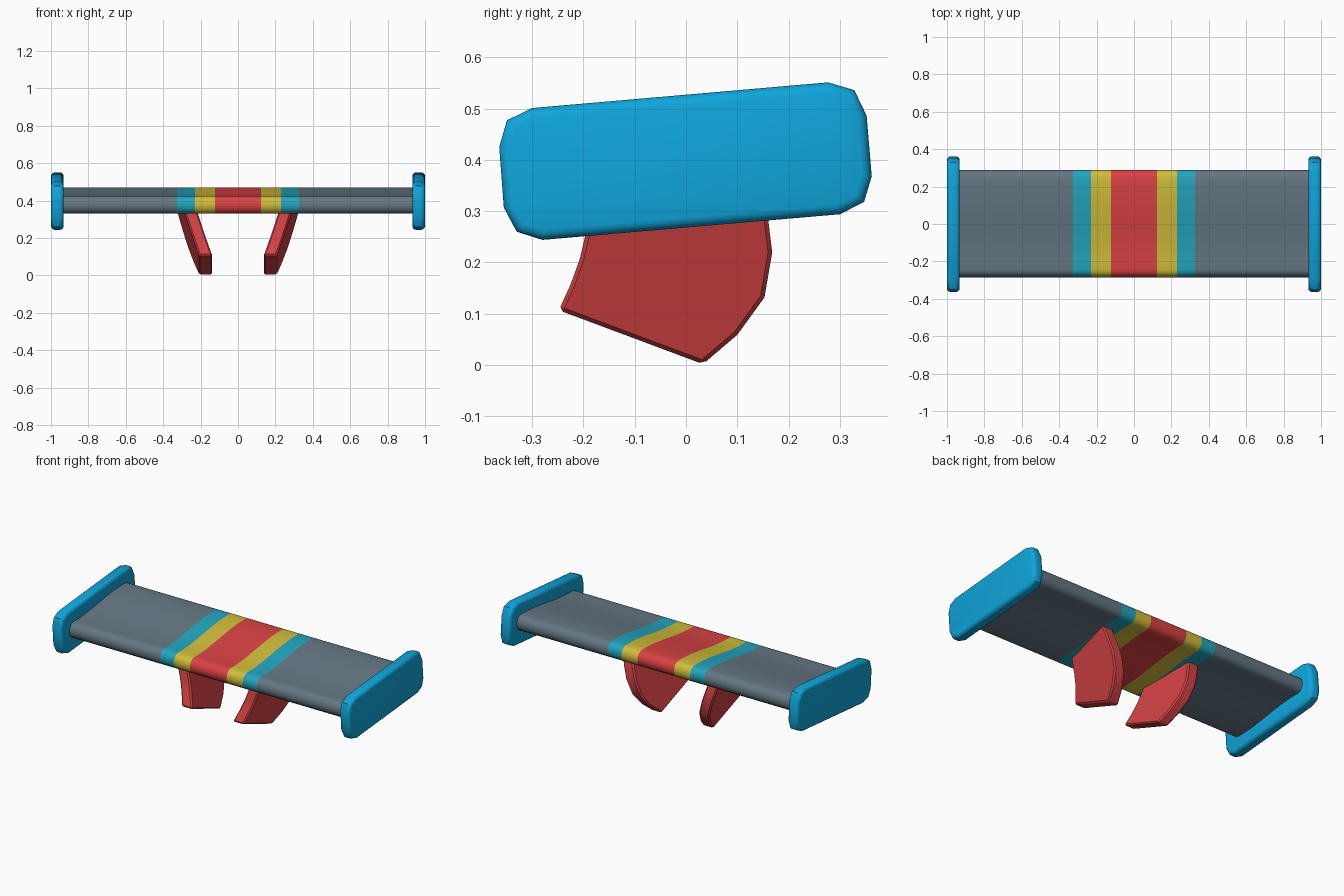
import bpy, bmesh, math

if "Cube" in bpy.data.objects:
    bpy.data.objects.remove(bpy.data.objects["Cube"])


def material(name, rgb):
    lin = [((c / 255 + 0.055) / 1.055) ** 2.4 if c > 10 else c / 255 / 12.92 for c in rgb]
    m = bpy.data.materials.new(name)
    m.diffuse_color = (*lin, 1)
    m.use_nodes = True
    m.node_tree.nodes["Principled BSDF"].inputs["Base Color"].default_value = m.diffuse_color
    return m


GREY = material("slate grey", (101, 119, 131))
TEAL = material("teal", (34, 166, 190))
YELLOW = material("yellow", (208, 189, 58))
RED = material("stripe red", (218, 66, 68))
SUPPORT_RED = material("support red", (212, 66, 68))
BLUE = material("bright blue", (15, 166, 220))


def loft(name, sections, mats, bevel=0.0, segments=2, angle=35):
    """Skin a list of matching closed loops and cap both ends."""
    bm = bmesh.new()
    loops = [[bm.verts.new(p) for p in s] for s in sections]
    n = len(loops[0])
    for a, b in zip(loops, loops[1:]):
        for i in range(n):
            j = (i + 1) % n
            bm.faces.new((a[i], a[j], b[j], b[i]))
    bm.faces.new(loops[0][::-1])
    bm.faces.new(loops[-1])
    bmesh.ops.recalc_face_normals(bm, faces=bm.faces)
    me = bpy.data.meshes.new(name)
    bm.to_mesh(me)
    bm.free()
    ob = bpy.data.objects.new(name, me)
    bpy.context.collection.objects.link(ob)
    for m in mats:
        me.materials.append(m)
    bpy.ops.object.select_all(action='DESELECT')
    ob.select_set(True)
    bpy.context.view_layer.objects.active = ob
    if bevel:
        mod = ob.modifiers.new("soft edges", 'BEVEL')
        mod.width = bevel
        mod.segments = segments
        mod.limit_method = 'ANGLE'
        mod.angle_limit = math.radians(50)
        bpy.ops.object.modifier_apply(modifier=mod.name)
    bpy.ops.object.shade_smooth_by_angle(angle=math.radians(angle))
    return ob


# Wing: S-curved slab with rounded leading and trailing edges
def mid_z(y):
    t = min(1, max(0, (y + 0.22) / 0.44))
    return 0.378 + 0.046 * t * t * (3 - 2 * t)


H, R = 0.047, 0.04
Y0, Y1 = -0.285, 0.29
top = [Y0 + R + (Y1 - Y0 - 2 * R) * i / 14 for i in range(15)]
profile = [(y, mid_z(y) + H) for y in top]
arc = [math.radians(90 - 180 * k / 8) for k in range(1, 8)]
profile += [(Y1 - R + R * math.cos(a), mid_z(Y1) + H * math.sin(a)) for a in arc]
profile += [(y, mid_z(y) - H) for y in reversed(top)]
profile += [(Y0 + R - R * math.cos(a), mid_z(Y0) + H * math.sin(a)) for a in reversed(arc)]

cuts = [-0.95, -0.325, -0.23, -0.123, 0.123, 0.23, 0.325, 0.95]
wing = loft("wing", [[(x, y, z) for y, z in profile] for x in cuts],
            [GREY, TEAL, YELLOW, RED])
# Stripes coloured by distance from the centre
for f in wing.data.polygons:
    d = abs(f.center.x)
    f.material_index = 3 if d < 0.12 else 2 if d < 0.22 else 1 if d < 0.32 else 0

plate = [(-0.30, 0.501), (0.277, 0.551), (0.328, 0.536), (0.352, 0.486),
         (0.362, 0.368), (0.347, 0.318), (0.30, 0.294), (-0.28, 0.244),
         (-0.33, 0.26), (-0.355, 0.307), (-0.364, 0.425), (-0.349, 0.477)]

# Support outline: flat slanted foot, curved front and rear edges
support = [(-0.248, 0.107), (0.033, 0.002), (0.10, 0.059), (0.153, 0.132),
           (0.168, 0.22), (0.16, 0.285), (0.135, 0.40), (-0.18, 0.37),
           (-0.197, 0.25), (-0.207, 0.207), (-0.225, 0.157)]


def lean(y, z):
    # sideways offset grows with distance from the slanted foot
    return 0.172 + 0.33 * max(0, (y + 0.248) * 0.35 + (z - 0.107) * 0.937)


for side, s in (("left", -1), ("right", 1)):
    # End plates
    loft(side + "_end_plate",
         [[(s * x, y, z) for y, z in plate] for x in (0.932, 1.0)],
         [BLUE], bevel=0.02, segments=3, angle=40)
    # Splayed supports
    loft(side + "_support",
         [[(s * (lean(y, z) + w), y, z) for y, z in support] for w in (-0.035, 0.035)],
         [SUPPORT_RED], bevel=0.008, segments=1, angle=30)
